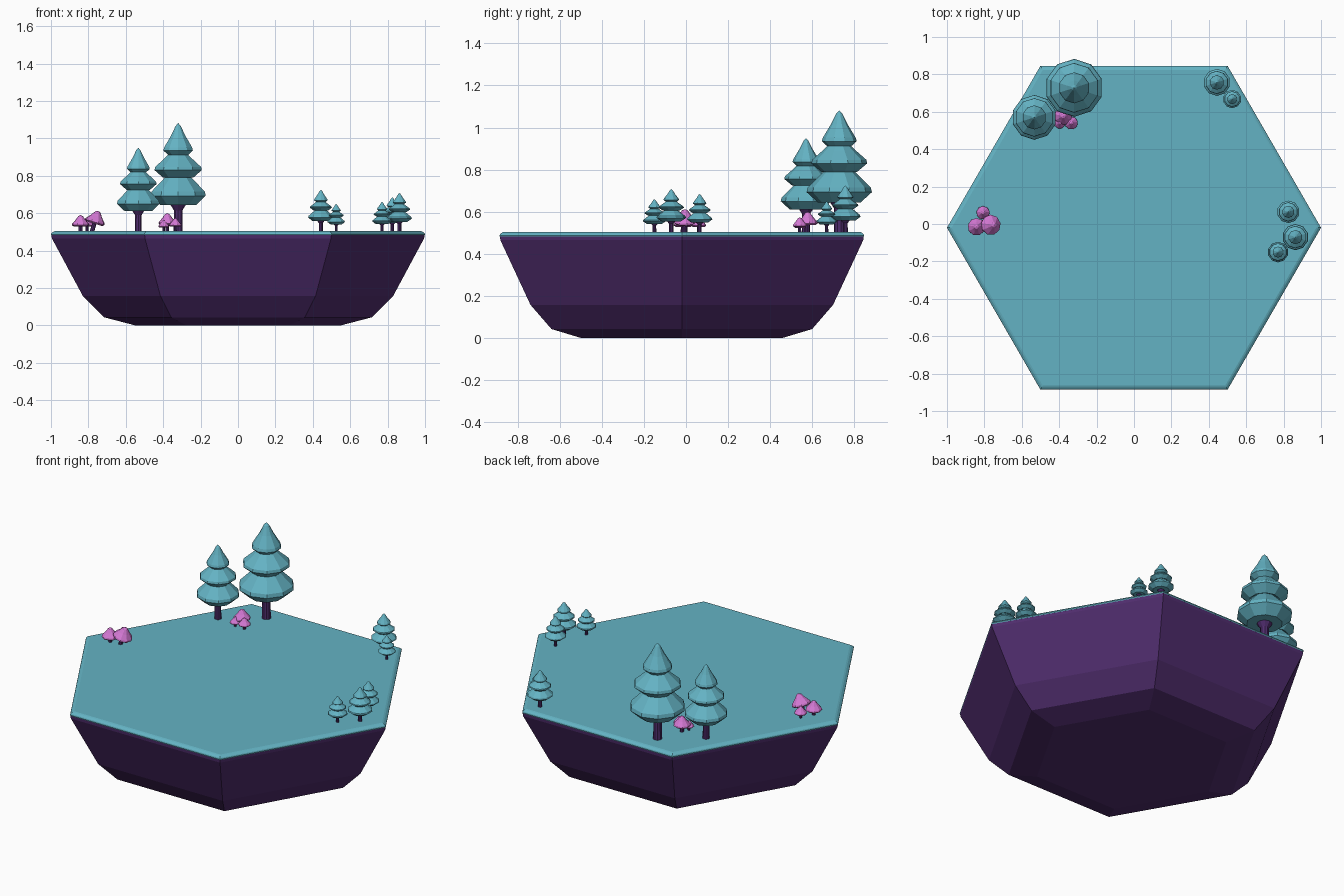
import bpy, bmesh, math
from mathutils import Matrix, Vector

if "Cube" in bpy.data.objects:
    bpy.data.objects.remove(bpy.data.objects["Cube"])


def material(name, rgb):
    m = bpy.data.materials.new(name)
    m.diffuse_color = (*rgb, 1)
    m.use_nodes = True
    m.node_tree.nodes["Principled BSDF"].inputs["Base Color"].default_value = m.diffuse_color
    return m


TEAL = material("teal", (0.127, 0.45, 0.55))
PURPLE = material("deep purple", (0.08, 0.026, 0.156))
PINK = material("orchid pink", (0.66, 0.19, 0.66))


def lathe(name, profile, sides, mat, matrix=Matrix(), phase=0.0):
    """Spin a (radius, height) profile, bottom to top, into a closed faceted solid."""
    bm = bmesh.new()
    rings = []
    for r, z in profile:
        if r == 0:
            rings.append([bm.verts.new((0, 0, z))])
            continue
        angles = [phase + 2 * math.pi * i / sides for i in range(sides)]
        rings.append([bm.verts.new((r * math.cos(a), r * math.sin(a), z)) for a in angles])
    for lo, hi in zip(rings, rings[1:]):
        for i in range(sides):
            j = (i + 1) % sides
            if len(hi) == 1:
                bm.faces.new((lo[i], lo[j], hi[0]))
            else:
                bm.faces.new((lo[i], lo[j], hi[j], hi[i]))
    bm.faces.new(rings[0][::-1])
    if len(rings[-1]) > 1:
        bm.faces.new(rings[-1])
    bmesh.ops.recalc_face_normals(bm, faces=bm.faces)
    mesh = bpy.data.meshes.new(name)
    bm.to_mesh(mesh)
    bm.free()
    mesh.materials.append(mat)
    obj = bpy.data.objects.new(name, mesh)
    obj.matrix_world = matrix
    bpy.context.collection.objects.link(obj)
    return obj


TOP = 0.505

# hexagonal island: rock body and ground slab
centre = Matrix.Translation((0, -0.02, 0))
lathe("island_rock", [(0.55, 0), (0.715, 0.043), (0.83, 0.158), (0.995, 0.465), (0.998, 0.483)],
      6, PURPLE, centre)
lathe("island_ground", [(0.998, 0.482), (1.0, 0.487), (0.997, 0.494), (0.985, 0.502), (0.975, TOP)],
      6, TEAL, centre)

# three-tier conifer profile, unscaled = largest tree
TREE = [(0.10, 0.138), (0.155, 0.188), (0.15, 0.21), (0.10, 0.26), (0.065, 0.295),
        (0.085, 0.285), (0.133, 0.325), (0.129, 0.342), (0.08, 0.385), (0.045, 0.418),
        (0.055, 0.405), (0.083, 0.43), (0.078, 0.447), (0.04, 0.51), (0.015, 0.56), (0, 0.577)]
TRUNK = [(0.025, -0.01), (0.024, 0.11), (0.045, 0.142)]


def tree(name, x, y, radius, height):
    s = radius / 0.155
    m = Matrix.Translation((x, y, TOP)) @ Matrix.Diagonal((s, s, height / 0.577, 1))
    lathe(name + "_foliage", TREE, 10, TEAL, m, math.pi / 2)
    lathe(name + "_trunk", TRUNK, 10, PURPLE, m, math.pi / 2)


tree("large_tree", -0.32, 0.728, 0.155, 0.577)
tree("medium_tree", -0.533, 0.57, 0.12, 0.445)
for i, (x, y, r, h) in enumerate([(0.443, 0.757, 0.072, 0.22), (0.525, 0.668, 0.049, 0.145),
                                  (0.825, 0.065, 0.06, 0.18), (0.863, -0.07, 0.07, 0.203),
                                  (0.77, -0.15, 0.055, 0.155)]):
    tree(f"small_tree_{i + 1}", x, y, r, h)


def mushroom(name, x, y, r, tip, tilt=0.0):
    h = r * 1.3
    m = Matrix.Translation((x, y, TOP)) @ Matrix.Rotation(tilt, 4, "Y")
    base = tip - TOP - h
    cap = [(0.8, 0), (1.0, 0.12), (0.95, 0.25), (0.55, 0.6), (0.25, 0.92), (0, 1)]
    lathe(name + "_cap", [(r * a, base + h * b) for a, b in cap], 9, PINK, m, math.pi / 2)
    lathe(name + "_stem", [(r * 0.22, -0.006), (r * 0.2, base + 0.01)], 8, PURPLE, m)


# two mushroom clusters
for i, args in enumerate([(-0.378, 0.578, 0.048, 0.6), (-0.335, 0.54, 0.035, 0.573),
                          (-0.397, 0.54, 0.03, 0.563),
                          (-0.78, -0.005, 0.055, 0.617, 0.3), (-0.842, -0.015, 0.047, 0.59),
                          (-0.807, 0.06, 0.036, 0.575)]):
    mushroom(f"mushroom_{i + 1}", *args)
